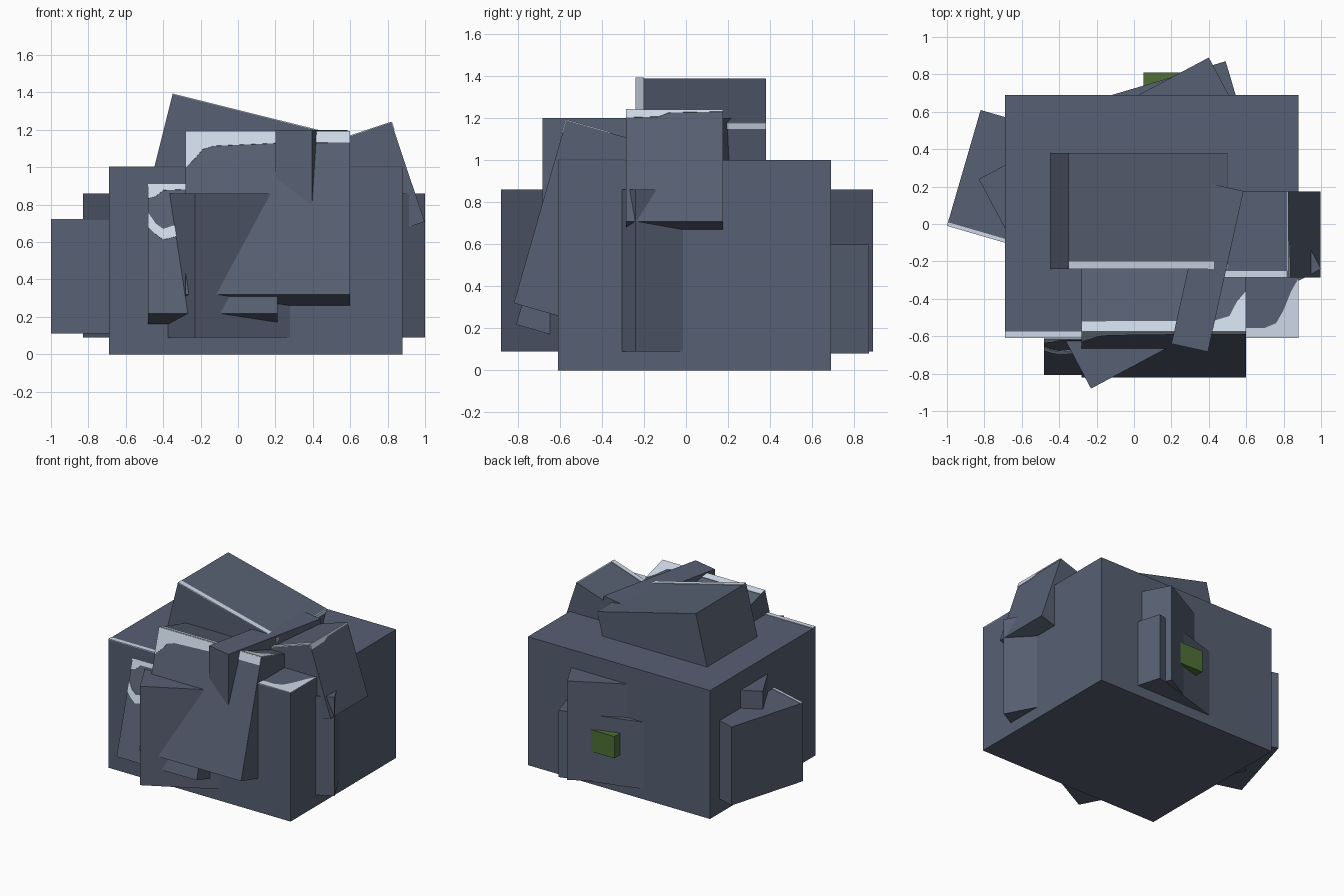
import bpy, bmesh
from math import radians
from mathutils import Matrix, Vector

if "Cube" in bpy.data.objects:
    bpy.data.objects.remove(bpy.data.objects["Cube"])


def material(name, rgb):
    m = bpy.data.materials.new(name)
    m.diffuse_color = (*rgb, 1)
    m.use_nodes = True
    m.node_tree.nodes["Principled BSDF"].inputs["Base Color"].default_value = m.diffuse_color
    return m


SLATE = material("slate", (0.095, 0.116, 0.168))
PALE = material("pale_edge", (0.66, 0.74, 0.86))
MOSS = material("moss_green", (0.075, 0.16, 0.035))


def frame(anchor, axis='Z', deg=0):
    return Matrix.Translation(anchor) @ Matrix.Rotation(radians(deg), 4, axis)


def finish(name, bm, mat):
    bmesh.ops.recalc_face_normals(bm, faces=bm.faces)
    me = bpy.data.meshes.new(name)
    bm.to_mesh(me)
    bm.free()
    me.materials.append(mat)
    ob = bpy.data.objects.new(name, me)
    bpy.context.collection.objects.link(ob)
    return ob


def block(name, fr, x, y, z, mat=SLATE):
    """Box spanning the ranges x, y, z inside a tilted frame."""
    bm = bmesh.new()
    bmesh.ops.create_cube(bm, size=1)
    for v in bm.verts:
        v.co = fr @ Vector([r[0] if c < 0 else r[1] for c, r in zip(v.co, (x, y, z))])
    return finish(name, bm, mat)


def plate(name, fr, axis, level, pts, out, mat=PALE):
    """Thin flat patch on a block face; axis is the face normal (0, 1, 2)."""
    bm = bmesh.new()
    vs = []
    for p in pts:
        c = list(p)
        c.insert(axis, level - out * 0.002)
        vs.append(bm.verts.new(c))
    f = bm.faces.new(vs)
    ext = bmesh.ops.extrude_face_region(bm, geom=[f])['geom']
    for v in ext:
        if isinstance(v, bmesh.types.BMVert):
            v.co[axis] += out * 0.006
    bm.transform(fr)
    return finish(name, bm, mat)


def rect(a, b, c, d):
    return [(a, c), (b, c), (b, d), (a, d)]


# Main body
world = frame((0, 0, 0))
block("main_block", world, (-0.69, 0.88), (-0.61, 0.69), (0, 1.0))
plate("main_edge_left", world, 2, 1.0, rect(-0.69, -0.28, -0.61, -0.575), 1)
plate("main_edge_right", world, 2, 1.0,
      [(0.58, -0.61), (0.88, -0.61), (0.88, -0.29), (0.84, -0.36), (0.80, -0.46),
       (0.76, -0.53), (0.70, -0.555), (0.58, -0.555)], 1)

# Tilted block on top
top = frame((-0.35, 0, 1.39), 'Y', 14)
block("top_block", top, (0, 0.875), (-0.24, 0.38), (-0.6, 0))
plate("top_block_edge", top, 2, 0, rect(0, 0.875, -0.24, -0.20), 1)
plate("top_block_end_edge", top, 0, 0.875, rect(-0.24, 0.38, -0.03, 0), 1)

# Leaning block on the right shoulder
side = frame((0.82, 0, 1.24), 'Y', -18.5)
block("right_shoulder", side, (-0.6, 0), (-0.285, 0.175), (-0.56, 0))
plate("right_shoulder_edge", side, 2, 0, rect(-0.42, 0, -0.285, -0.25), 1)
plate("right_shoulder_side_edge", side, 0, 0,
      [(-0.285, 0), (0.175, 0), (0.175, -0.01), (-0.08, -0.015), (-0.13, -0.035), (-0.285, -0.04)], 1)

# Large leaning slab in front
slab = frame((0, -0.57, 1.19), 'X', -16)
block("front_slab_large", slab, (-0.28, 0.60), (0, 0.6), (-0.905, 0))
plate("large_slab_front_edge", slab, 1, 0,
      [(-0.28, 0), (0.60, 0), (0.60, -0.06), (0.2, -0.065), (-0.13, -0.08),
       (-0.19, -0.10), (-0.23, -0.15), (-0.28, -0.20)], -1)
plate("large_slab_top_edge", slab, 2, 0,
      [(-0.28, 0), (0.60, 0), (0.60, 0.22), (0.55, 0.16), (0.51, 0.08),
       (0.43, 0.055), (-0.28, 0.05)], 1)

# Small leaning slab in front
low = frame((0, -0.61, 0.91), 'X', -16)
block("front_slab_small", low, (-0.48, 0.21), (0, 0.4), (-0.72, 0))
plate("small_slab_front_edge", low, 1, 0,
      [(-0.48, 0), (0.21, 0), (0.21, -0.01), (-0.12, -0.025), (-0.40, -0.035),
       (-0.44, -0.07), (-0.48, -0.08)], -1)
plate("small_slab_patch", low, 1, 0,
      [(-0.48, -0.16), (-0.44, -0.22), (-0.40, -0.25), (-0.34, -0.23), (-0.32, -0.29),
       (-0.40, -0.31), (-0.44, -0.28), (-0.48, -0.24)], -1)

# Bar laid across the top
bar = frame((0.20, -0.64, 0), 'Z', -12.5)
block("top_bar", bar, (0, 0.2), (0, 0.88), (0.6, 1.2))

# Block against the left wall
left = frame((-1.0, -0.01, 0), 'Z', -16.2)
block("left_block", left, (0, 0.6), (0, 0.645), (0.11, 0.72))
plate("left_block_edge", left, 2, 0.72, rect(0, 0.33, 0, 0.02), 1)

# Turned corner blocks, one emerging from each wall
for name, corner, sx, sy in (("front", (-0.23, -0.88, 0), 1, 1),
                             ("left", (-0.83, 0.24, 0), 1, -1),
                             ("right", (1.0, -0.24, 0), -1, 1),
                             ("back", (0.40, 0.89, 0), -1, -1)):
    block(name + "_corner_block", frame(corner, 'Z', 28),
          sorted((0, sx * 0.6)), sorted((0, sy * 0.6)), (0.09, 0.86))

# Lower block and moss lump on the back wall
block("back_low_block", frame((0.49, 0.87, 0), 'Z', 16.5),
      (-0.7, 0), (-0.5, 0), (0.08, 0.60))
block("moss_lump", world, (0.05, 0.25), (0.6, 0.81), (0.32, 0.49), MOSS)
